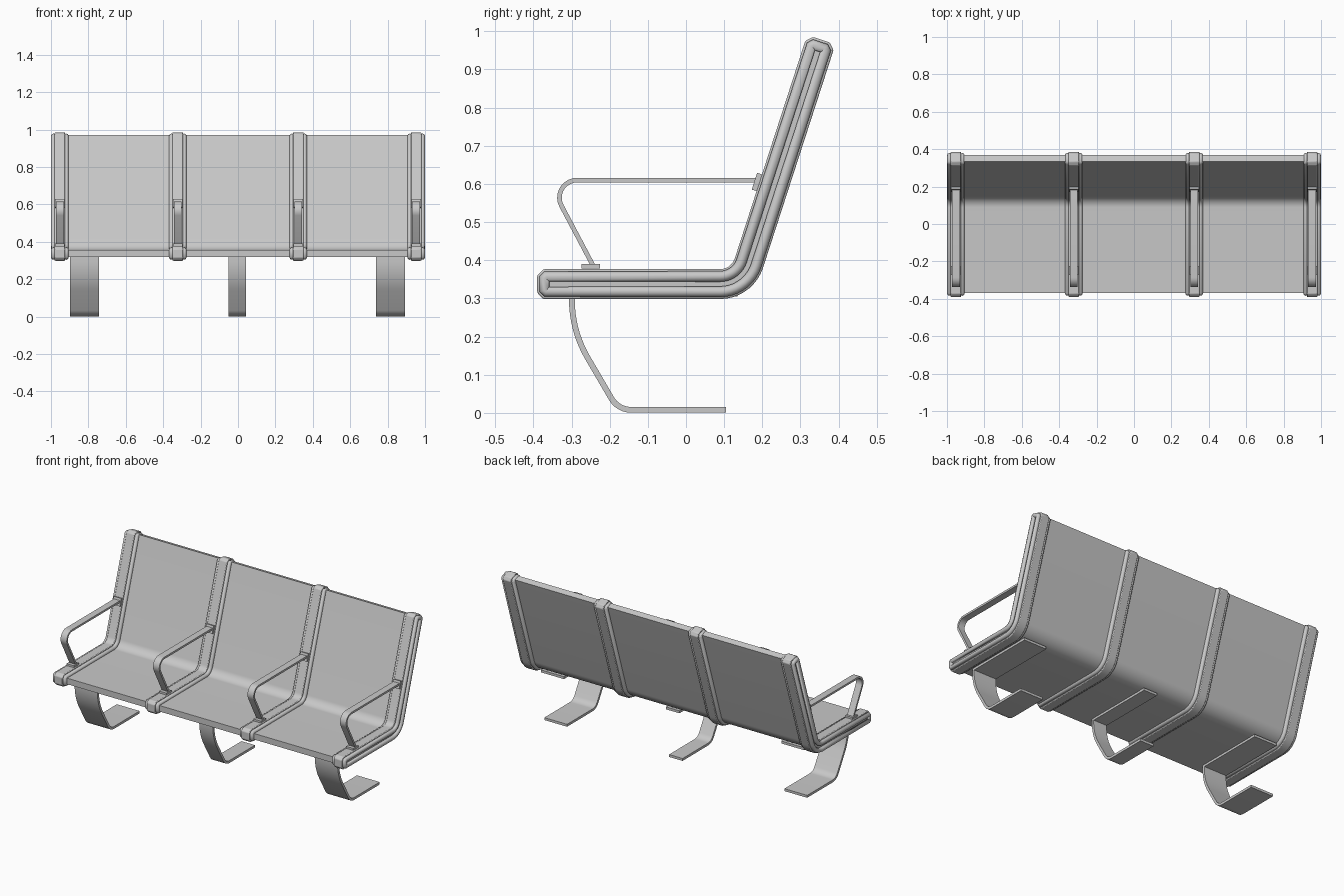
import bpy
import bmesh
import math
from mathutils import Vector

cube = bpy.data.objects.get("Cube")
if cube:
    bpy.data.objects.remove(cube, do_unlink=True)

metal = bpy.data.materials.new("light grey metal")
metal.use_nodes = True
GREY = (0.58, 0.58, 0.58, 1)
metal.diffuse_color = GREY
metal.node_tree.nodes["Principled BSDF"].inputs["Base Color"].default_value = GREY


def fillet(points, radii, steps=9):
    """Round the inner corners of a (y, z) polyline."""
    pts = [Vector(p) for p in points]
    out = [pts[0]]
    for i, r in enumerate(radii, 1):
        a = (pts[i] - pts[i - 1]).normalized()
        b = (pts[i + 1] - pts[i]).normalized()
        turn = a.angle_signed(b)
        start = pts[i] - a * r * math.tan(abs(turn) / 2)
        side = Vector((-a.y, a.x)) * (1 if a.cross(b) > 0 else -1)
        centre = start + side * r
        for k in range(steps + 1):
            t = abs(turn) * k / steps
            out.append(centre - side * r * math.cos(t) + a * r * math.sin(t))
    return out + [pts[-1]]


def outline(path, half, chamfer=0.0):
    """Closed outline around a path, with optional chamfered ends."""
    path = [Vector(p) for p in path]
    left, right = [], []
    last = len(path) - 1
    for i, p in enumerate(path):
        a = (path[i] - path[i - 1]).normalized() if i else None
        b = (path[i + 1] - path[i]).normalized() if i < last else None
        a, b = a or b, b or a
        d = (a + b).normalized()
        n = Vector((-d.y, d.x))
        reach = half / max(d.dot(a), 0.3)
        inward = d * chamfer * (1 if i == 0 else -1 if i == last else 0)
        pair = [(p + inward + n * reach, p + inward - n * reach)]
        if chamfer and i in (0, last):
            tip = (p + n * (half - chamfer), p - n * (half - chamfer))
            pair = [tip] + pair if i == 0 else pair + [tip]
        for l, r in pair:
            left.append(l)
            right.append(r)
    return left + right[::-1]


def extrude(name, shape, x, width, bevel=0.0):
    """Extrude a (y, z) outline across x."""
    bm = bmesh.new()
    face = bm.faces.new([bm.verts.new((-width / 2, p.x, p.y)) for p in shape])
    new = bmesh.ops.extrude_face_region(bm, geom=[face])["geom"]
    verts = [v for v in new if isinstance(v, bmesh.types.BMVert)]
    bmesh.ops.translate(bm, verts=verts, vec=(width, 0, 0))
    bmesh.ops.recalc_face_normals(bm, faces=bm.faces)
    mesh = bpy.data.meshes.new(name)
    bm.to_mesh(mesh)
    bm.free()
    mesh.shade_smooth()
    mesh.set_sharp_from_angle(angle=math.radians(30))
    mesh.materials.append(metal)
    obj = bpy.data.objects.new(name, mesh)
    obj.location.x = x
    bpy.context.collection.objects.link(obj)
    if bevel:
        mod = obj.modifiers.new("soft edges", 'BEVEL')
        mod.width = bevel
        mod.segments = 2
        mod.limit_method = 'ANGLE'
    return obj


def loop_tube(name, shape, x, radius):
    """Round tube following a closed outline."""
    curve = bpy.data.curves.new(name, 'CURVE')
    curve.dimensions = '3D'
    curve.bevel_depth = radius
    curve.bevel_resolution = 2
    spline = curve.splines.new('POLY')
    spline.points.add(len(shape) - 1)
    for point, p in zip(spline.points, shape):
        point.co = (0, p.x, p.y, 1)
    spline.use_cyclic_u = True
    curve.materials.append(metal)
    obj = bpy.data.objects.new(name, curve)
    obj.location.x = x
    bpy.context.collection.objects.link(obj)


# Side profiles
BEND = (0.147, 0.3375)
frame_path = fillet([(-0.39, 0.3375), BEND, (0.3545, 0.978)], [0.08])
panel_path = fillet([(-0.37, 0.3375), BEND, (0.3505, 0.966)], [0.08], 14)
arm_path = fillet([(-0.243, 0.385), (-0.362, 0.61), (0.187, 0.61)], [0.046])
leg_path = fillet([(-0.299, 0.315), (-0.299, 0.215), (-0.178, 0.008),
                   (0.105, 0.008)], [0.3, 0.06])

# Seat and backrest in one bent sheet
extrude("seat_and_back_panel", outline(panel_path, 0.0185), 0, 1.9)

# Rib frames, each with an armrest
ribs = {"right_end": -0.9525, "right_middle": -0.322,
        "left_middle": 0.322, "left_end": 0.9525}
for label, x in ribs.items():
    extrude(label + "_frame", outline(frame_path, 0.039, 0.016), x, 0.056, 0.004)
    inner = outline(frame_path[:1] + frame_path[1:], 0.02, 0.004)
    # pull the loop in from the two ends
    tube_path = list(frame_path)
    tube_path[0] = tube_path[0] + (tube_path[1] - tube_path[0]).normalized() * 0.019
    tube_path[-1] = tube_path[-1] + (tube_path[-2] - tube_path[-1]).normalized() * 0.019
    inner = outline(tube_path, 0.02, 0.005)
    for side in (-1, 1):
        loop_tube(label + "_frame_rail", inner, x + side * 0.0335, 0.014)
    extrude(label + "_armrest", outline(arm_path, 0.006), x, 0.042)
    extrude(label + "_armrest_front_pad",
            outline([(-0.274, 0.384), (-0.225, 0.384)], 0.006), x, 0.05)
    extrude(label + "_armrest_rear_pad",
            outline([(0.179, 0.583), (0.193, 0.627)], 0.007), x, 0.05)

# Bent strap legs with mounting plates under the seat
legs = {"right": (-0.822, 0.155), "middle": (-0.004, 0.092), "left": (0.815, 0.155)}
for label, (x, width) in legs.items():
    extrude(label + "_leg", outline(leg_path, 0.0075), x, width)
    extrude(label + "_leg_plate",
            outline([(-0.306, 0.313), (0.135, 0.313)], 0.0075), x, width)
